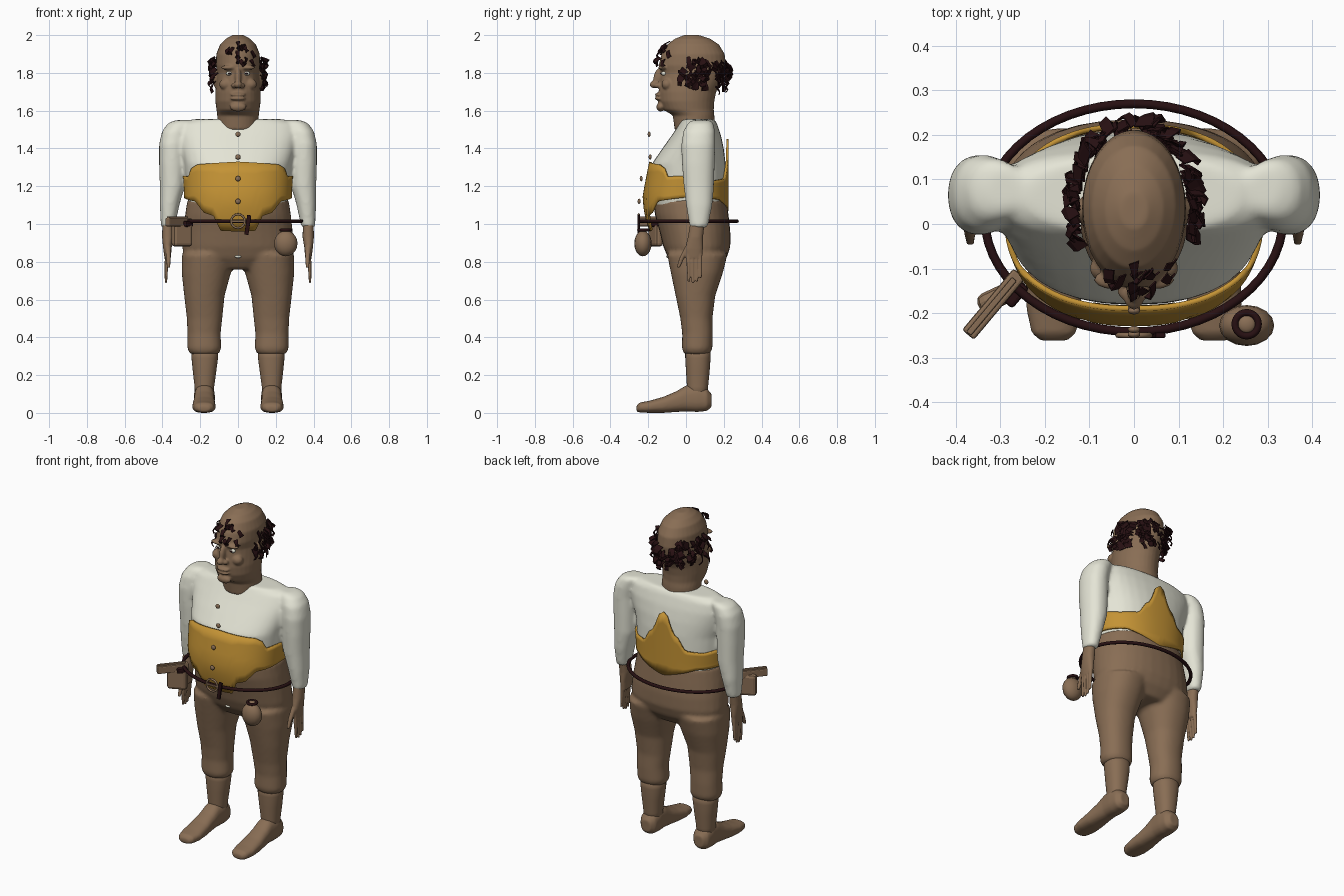
import bpy, bmesh, math, random
from mathutils import Vector, Matrix

random.seed(4)
cube = bpy.data.objects.get("Cube")
if cube:
    bpy.data.objects.remove(cube, do_unlink=True)


def material(name, rgb):
    m = bpy.data.materials.new(name)
    m.use_nodes = True
    m.diffuse_color = (*rgb, 1)
    m.node_tree.nodes["Principled BSDF"].inputs["Base Color"].default_value = (*rgb, 1)
    return m


BROWN = material("brown", (0.25, 0.155, 0.09))
CREAM = material("cream", (0.78, 0.78, 0.67))
GOLD = material("gold", (0.55, 0.29, 0.035))
DARK = material("dark_maroon", (0.02, 0.005, 0.006))


def finish(name, bm, mat, voxel=0, rounds=6, smooth=True):
    """Turn a bmesh into an object, optionally fusing its pieces into one skin."""
    bmesh.ops.recalc_face_normals(bm, faces=bm.faces)
    for f in bm.faces:
        f.smooth = smooth
    me = bpy.data.meshes.new(name)
    bm.to_mesh(me)
    bm.free()
    me.materials.append(mat)
    ob = bpy.data.objects.new(name, me)
    bpy.context.collection.objects.link(ob)
    if voxel:
        r = ob.modifiers.new("fuse", "REMESH")
        r.mode, r.voxel_size, r.use_smooth_shade = "VOXEL", voxel, True
        s = ob.modifiers.new("soften", "SMOOTH")
        s.factor, s.iterations = 0.5, rounds
    return ob


def lerp(table, t):
    """Read a table of rows (t, values...) at t."""
    if t <= table[0][0]:
        return table[0][1:]
    for a, b in zip(table, table[1:]):
        if t <= b[0]:
            k = (t - a[0]) / (b[0] - a[0])
            return [p + (q - p) * k for p, q in zip(a[1:], b[1:])]
    return table[-1][1:]


def oval(angle, cx, rx, lo, hi, power=1.0):
    c, s = math.cos(angle), math.sin(angle)
    c, s = (math.copysign(abs(v) ** power, v) for v in (c, s))
    return cx + rx * c, (lo + hi) / 2 + (hi - lo) / 2 * s


def loft(bm, rings, side=1, axis="z", power=0.9, n=32):
    """Skin closed ovals; a ring is (position, centre x, half width, low, high)."""
    loops = []
    for t, cx, rx, lo, hi in rings:
        pts = [oval(math.tau * i / n, cx * side, rx, lo, hi, power) for i in range(n)]
        loops.append([bm.verts.new((x, v, t) if axis == "z" else (x, t, v)) for x, v in pts])
    for a, b in zip(loops, loops[1:]):
        for i in range(n):
            bm.faces.new((a[i], a[(i + 1) % n], b[(i + 1) % n], b[i]))
    bm.faces.new(loops[0])
    bm.faces.new(loops[-1])


def ball(bm, centre, radii, tilt=0):
    m = Matrix.Translation(centre) @ Matrix.Rotation(tilt, 4, "X") @ Matrix.Diagonal((*radii, 1))
    bmesh.ops.create_uvsphere(bm, u_segments=16, v_segments=10, radius=1, matrix=m)


def box(name, centre, size, mat, rot=(0, 0, 0), bevel=0.006):
    bm = bmesh.new()
    bmesh.ops.create_cube(bm, size=1, matrix=Matrix.Diagonal((*size, 1)))
    ob = finish(name, bm, mat, smooth=False)
    ob.location, ob.rotation_euler = centre, rot
    b = ob.modifiers.new("bevel", "BEVEL")
    b.width, b.segments = bevel, 2
    return ob


def hoop(name, centre, rx, ry, thick, mat, upright=False):
    bm = bmesh.new()
    n, k = 56, 8
    grid = []
    for i in range(n):
        a = math.tau * i / n
        ring = []
        for j in range(k):
            b = math.tau * j / k
            r = thick * math.cos(b)
            p = ((rx + r) * math.cos(a), (ry + r) * math.sin(a), thick * math.sin(b))
            ring.append(bm.verts.new((p[0], p[2], p[1]) if upright else p))
        grid.append(ring)
    for i in range(n):
        for j in range(k):
            a, b = grid[i], grid[(i + 1) % n]
            bm.faces.new((a[j], b[j], b[(j + 1) % k], a[(j + 1) % k]))
    finish(name, bm, mat).location = centre


# Head with face features
HEAD = [(1.50, 0, .11, -.06, .15), (1.575, 0, .11, -.07, .15), (1.605, 0, .114, -.12, .147),
        (1.65, 0, .12, -.14, .15), (1.70, 0, .12, -.145, .16), (1.76, 0, .115, -.14, .19),
        (1.80, 0, .112, -.135, .205), (1.84, 0, .117, -.145, .212), (1.90, 0, .115, -.13, .205),
        (1.95, 0, .095, -.10, .175), (1.98, 0, .066, -.06, .13), (2.0, 0, .03, -.01, .07)]
bm = bmesh.new()
loft(bm, HEAD, power=1)
ball(bm, (0, -.148, 1.78), (.017, .024, .05), -.25)
ball(bm, (0, -.168, 1.738), (.022, .025, .02))
ball(bm, (0, -.135, 1.62), (.045, .022, .025))
for z in (1.685, 1.664):
    ball(bm, (0, -.143, z), (.042, .023, .01))
for s in (1, -1):
    ball(bm, (s * .023, -.15, 1.733), (.014, .02, .014))
    ball(bm, (s * .05, -.125, 1.828), (.042, .022, .012))
    ball(bm, (s * .065, -.10, 1.74), (.035, .03, .03))
    ball(bm, (s * .118, .03, 1.765), (.014, .028, .045))
finish("head", bm, BROWN, .006, 5)
for s, side in ((1, "left"), (-1, "right")):
    for part, y, r, mat in (("eye", -.116, .015, CREAM), ("pupil", -.127, .007, DARK)):
        bm = bmesh.new()
        ball(bm, (s * .045, y, 1.797), (r * 1.2, r, r * .8))
        finish(f"{side}_{part}", bm, mat)


# Ragged hair tufts around a bald crown
def tuft(bm, angle, z, length, width):
    cx, rx, lo, hi = lerp(HEAD, z)
    x, y = oval(angle, cx, rx, lo, hi)
    out = Vector((math.cos(angle), math.sin(angle), 0))
    along = Vector((-out.y, out.x, 0))
    swing = random.uniform(-.9, .9)
    down = along * math.sin(swing) - Vector((0, 0, math.cos(swing)))
    across = down.cross(out).normalized()
    flare = random.uniform(.004, .035)
    rows = []
    for k in range(4):
        t = k / 3
        c = Vector((x, y, z)) + out * (.008 + flare * math.sin(t * 2.4)) + down * length * t
        w = width * random.uniform(.35, 1)
        rows.append([bm.verts.new(c - across * w), bm.verts.new(c + across * w + out * .008)])
    for a, b in zip(rows, rows[1:]):
        bm.faces.new((a[0], a[1], b[1], b[0]))


bm = bmesh.new()
for s in (1, -1):
    for i in range(50):
        a = random.triangular(-.45, 1.5, .3)
        tuft(bm, a if s > 0 else math.pi - a, random.uniform(1.75, 1.89),
             random.uniform(.03, .06), random.uniform(.012, .024))
for i in range(22):
    tuft(bm, random.uniform(.8, 2.3), random.uniform(1.72, 1.88), .045, .014)
for i in range(12):
    tuft(bm, -math.pi / 2 + random.uniform(-.75, .75), random.uniform(1.85, 1.97), .04, .015)
hair = finish("hair_tufts", bm, DARK, smooth=False)
hair.modifiers.new("thickness", "SOLIDIFY").thickness = .004

# Shirt with sleeves
bm = bmesh.new()
loft(bm, [(1.08, 0, .26, -.165, .21), (1.2, 0, .272, -.182, .212), (1.32, 0, .285, -.18, .21),
          (1.40, 0, .305, -.125, .20), (1.47, 0, .32, -.075, .185), (1.53, 0, .31, -.035, .165),
          (1.555, 0, .24, -.02, .15)], power=.85)
for s in (1, -1):
    loft(bm, [(.98, .372, .036, .02, .115), (1.1, .362, .052, .0, .14), (1.2, .348, .066, -.012, .148),
              (1.32, .348, .07, -.022, .152), (1.42, .348, .07, -.025, .155),
              (1.49, .335, .068, -.015, .155), (1.535, .31, .06, .01, .145),
              (1.55, .29, .04, .03, .13)], s)
finish("shirt", bm, CREAM, .011, 8)

# Trousers
bm = bmesh.new()
loft(bm, [(.76, 0, .15, -.05, .17), (.82, 0, .285, -.095, .215), (.88, 0, .296, -.12, .235),
          (.96, 0, .29, -.14, .235), (1.05, 0, .28, -.165, .225), (1.13, 0, .268, -.172, .215)])
for s in (1, -1):
    loft(bm, [(.31, .178, .075, -.01, .125), (.34, .178, .09, -.022, .14), (.42, .18, .088, -.02, .142),
              (.50, .177, .094, -.03, .14), (.62, .178, .107, -.055, .155),
              (.74, .168, .13, -.08, .195), (.84, .155, .142, -.10, .22)], s)
finish("trousers", bm, BROWN, .011, 6)

# Torn gold waistcoat, outlined by height at each angle from the front
TOP = [(0, 1.33), (45, 1.315), (58, 1.29), (62, 1.25), (80, 1.255), (95, 1.25), (130, 1.23),
       (155, 1.24), (164, 1.31), (170, 1.33), (176, 1.43), (180, 1.45)]
BOTTOM = [(0, .96), (18, .965), (22, 1.04), (36, 1.06), (50, 1.12), (90, 1.14), (140, 1.13), (180, 1.07)]
GIRTH = [(.95, .285, -.19), (1.05, .288, -.222), (1.15, .285, -.23), (1.33, .295, -.195), (1.45, .28, -.15)]
bm = bmesh.new()
columns, rows = 90, 7
grid = []
for i in range(columns):
    deg = -180 + 360 * i / columns
    low, high = lerp(BOTTOM, abs(deg))[0], lerp(TOP, abs(deg))[0]
    col = []
    for j in range(rows):
        z = low + (high - low) * j / (rows - 1)
        rx, front = lerp(GIRTH, z)
        x, y = oval(math.radians(deg - 90), 0, rx, front, .226, .88)
        col.append(bm.verts.new((x, y, z)))
    grid.append(col)
for i in range(columns):
    a, b = grid[i], grid[(i + 1) % columns]
    for j in range(rows - 1):
        bm.faces.new((a[j], b[j], b[j + 1], a[j + 1]))
vest = finish("waistcoat", bm, GOLD)
vest.modifiers.new("thickness", "SOLIDIFY").thickness = .012

# Buttons
for i, (y, z) in enumerate(((-.195, 1.475), (-.19, 1.355), (-.237, 1.24), (-.248, 1.12))):
    bm = bmesh.new()
    ball(bm, (0, y, z), (.014, .008, .014))
    finish(f"button_{i + 1}", bm, BROWN)

# Lower legs, shoes and hands
for s, side in ((1, "left"), (-1, "right")):
    bm = bmesh.new()
    loft(bm, [(.06, .178, .05, .01, .11), (.14, .178, .052, .005, .117), (.22, .177, .062, 0, .125),
              (.29, .176, .07, -.004, .13), (.35, .176, .07, -.004, .13)], s)
    finish(f"{side}_shin", bm, BROWN)
    bm = bmesh.new()
    loft(bm, [(-.262, .18, .03, .008, .038), (-.245, .18, .05, .002, .055), (-.19, .18, .062, 0, .065),
              (-.12, .18, .06, 0, .085), (-.05, .179, .055, .005, .115), (.0, .178, .053, .008, .145),
              (.06, .178, .056, .005, .155), (.11, .178, .052, .01, .13), (.135, .178, .03, .03, .10)],
         s, "y", .8)
    finish(f"{side}_shoe", bm, BROWN, .007, 4)

    bm = bmesh.new()
    loft(bm, [(.82, .372, .017, .0, .085), (.87, .374, .022, -.005, .09), (.93, .372, .03, .01, .09),
              (1.02, .372, .028, .025, .10)], s)
    for tip, root, length in ((.015, .012, .14), (.036, .034, .148), (.058, .055, .14), (.078, .076, .12)):
        loft(bm, [(.835 - length, .382, .007, tip - .007, tip + .007),
                  (.80, .378, .011, root - .010, root + .010),
                  (.85, .374, .013, root - .011, root + .011)], s, n=12)
    loft(bm, [(.77, .368, .009, -.05, -.032), (.82, .368, .013, -.035, -.008),
              (.88, .371, .016, -.005, .03)], s, n=12)
    finish(f"{side}_hand", bm, BROWN, .005, 3)

# Belt, buckle and hanging strap
hoop("belt", (0, .014, 1.015), .335, .256, .010, DARK)
hoop("buckle", (0, -.25, 1.015), .036, .036, .006, BROWN, True)
box("buckle_pin", (0, -.252, 1.015), (.07, .008, .01), BROWN, bevel=.002)
box("belt_end", (.052, -.25, .995), (.022, .012, .105), DARK, (0, .15, 0), .003)

# Pistol grip and pouch on the right hip
turn = math.radians(50)
box("pistol", (-.315, -.18, 1.01), (.18, .035, .045), BROWN, (0, 0, turn))
box("pistol_rib", (-.32, -.185, 1.035), (.16, .014, .012), BROWN, (0, 0, turn), .003)
box("pouch", (-.297, -.16, .945), (.115, .045, .13), BROWN, (0, 0, turn * .5), .018)
box("pouch_loop", (-.275, -.15, 1.0), (.06, .055, .03), DARK, (0, 0, turn), .008)

# Flask on the left hip
bm = bmesh.new()
ball(bm, (.253, -.228, .897), (.062, .046, .068))
finish("flask", bm, BROWN)
hoop("flask_collar", (.253, -.225, .968), .026, .026, .008, DARK)
bm = bmesh.new()
ball(bm, (.253, -.225, .967), (.02, .02, .01))
finish("flask_stopper", bm, BROWN)

# Scrap of shirt showing at the fly
bm = bmesh.new()
ball(bm, (0, -.094, .828), (.018, .012, .008))
finish("shirt_scrap", bm, CREAM)
